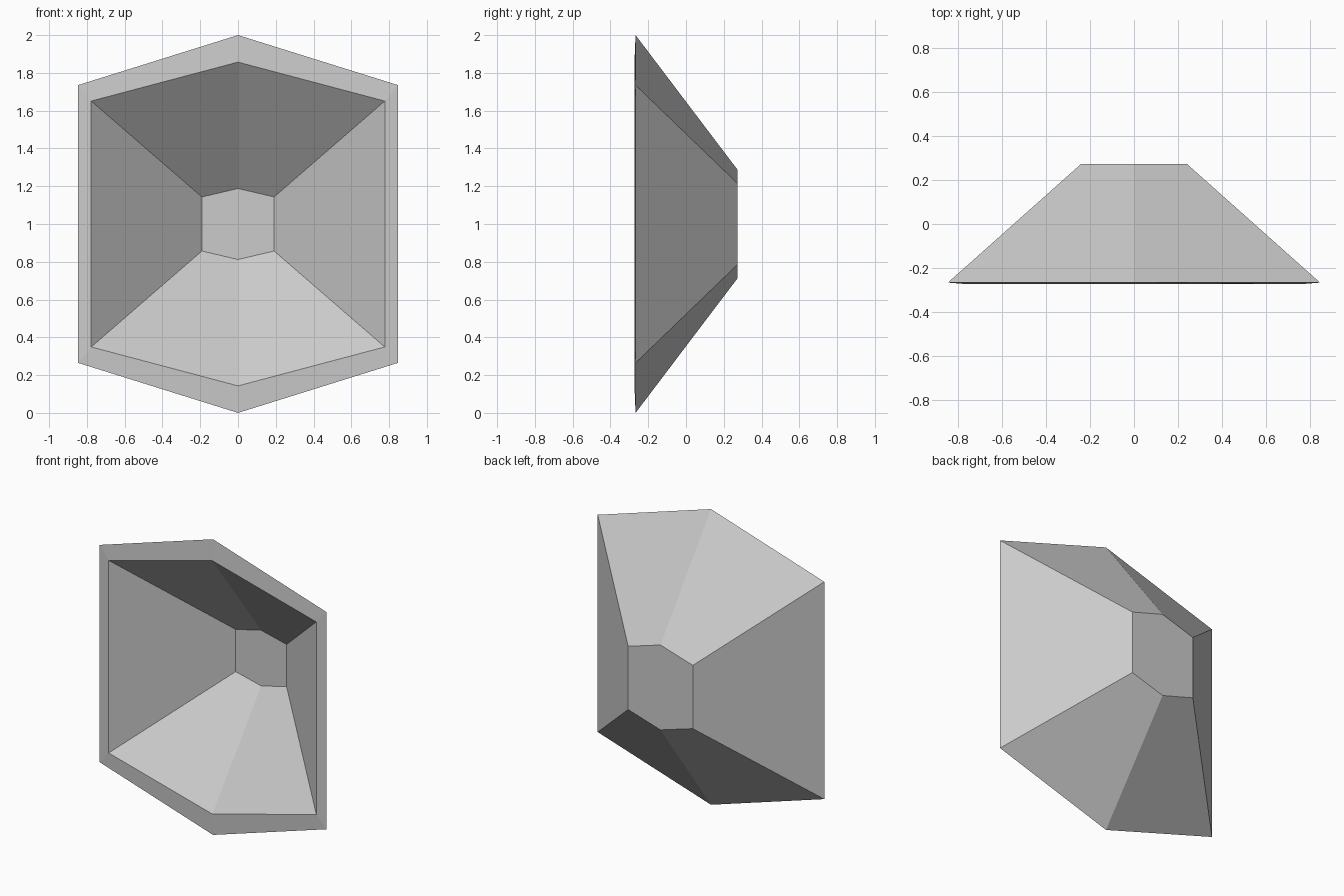
import bpy, bmesh

if "Cube" in bpy.data.objects:
    bpy.data.objects.remove(bpy.data.objects["Cube"])


def hex_ring(bm, half_width, half_side, half_height, y):
    """Hexagonal loop of vertices facing -y, centred on z = 1."""
    w, s, h = half_width, half_side, half_height
    profile = [(0, h), (w, s), (w, -s), (0, -h), (-w, -s), (-w, s)]
    return [bm.verts.new((x, y, 1 + z)) for x, z in profile]


def bridge(bm, a, b):
    for i in range(6):
        j = (i + 1) % 6
        bm.faces.new((a[i], a[j], b[j], b[i]))


# Hexagonal flared dish: outer floor, outer wall, rim, inner wall, inner floor
bm = bmesh.new()
rings = [
    hex_ring(bm, 0.242, 0.214, 0.287, 0.273),
    hex_ring(bm, 0.848, 0.735, 1.0, -0.267),
    hex_ring(bm, 0.777, 0.651, 0.857, -0.273),
    hex_ring(bm, 0.191, 0.143, 0.188, 0.247),
]
for a, b in zip(rings, rings[1:]):
    bridge(bm, a, b)
bm.faces.new(rings[0])
bm.faces.new(rings[-1])
bmesh.ops.recalc_face_normals(bm, faces=bm.faces[:])

mesh = bpy.data.meshes.new("hexagonal_dish")
bm.to_mesh(mesh)
bm.free()
dish = bpy.data.objects.new("hexagonal_dish", mesh)
bpy.context.collection.objects.link(dish)
